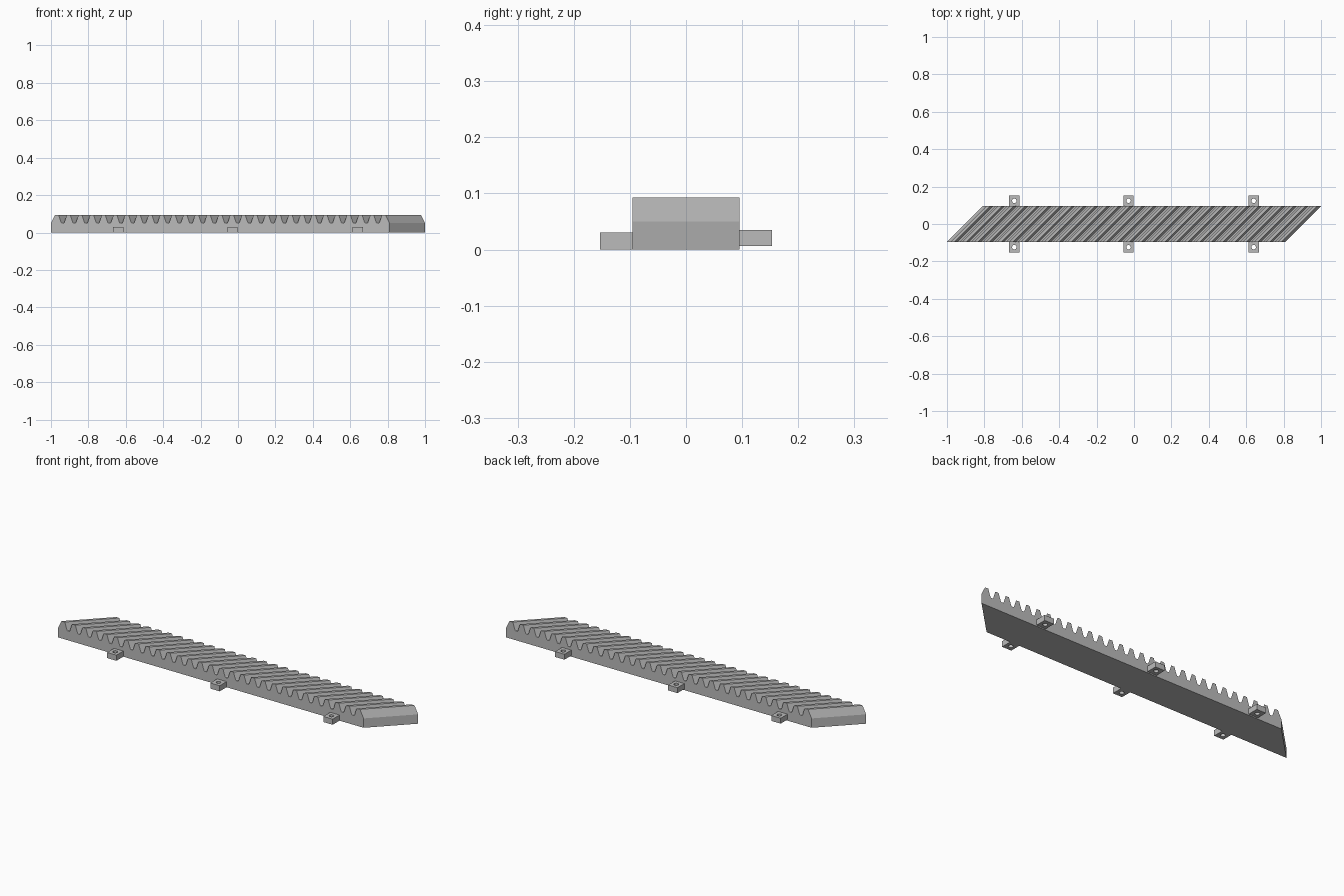
import bpy, bmesh, math

cube = bpy.data.objects.get("Cube")
if cube:
    bpy.data.objects.remove(cube, do_unlink=True)

# Single grey material
grey = bpy.data.materials.new("machined_grey")
grey.use_nodes = True
grey.diffuse_color = (0.5, 0.5, 0.5, 1)
grey.node_tree.nodes["Principled BSDF"].inputs["Base Color"].default_value = (0.5, 0.5, 0.5, 1)


def finish(name, bm):
    bmesh.ops.recalc_face_normals(bm, faces=bm.faces)
    mesh = bpy.data.meshes.new(name)
    bm.to_mesh(mesh)
    bm.free()
    mesh.materials.append(grey)
    obj = bpy.data.objects.new(name, mesh)
    bpy.context.collection.objects.link(obj)
    return obj


HALF_Y, LENGTH, TEETH = 0.095, 1.81, 29
ROOT_Z, TOP_Z, FLANK = 0.05, 0.0925, 0.0215
PITCH = LENGTH / TEETH

# Rack profile: tooth flanks with small eased roots, plain sloped ends
half_tooth = [(0.006, ROOT_Z), (0.0095, 0.056), (FLANK, TOP_Z)]
profile = [(0, 0), (0, ROOT_Z)]
for i in range(TEETH):
    x = i * PITCH
    left = half_tooth[2:] if i == 0 else half_tooth
    right = half_tooth[2:] if i == TEETH - 1 else half_tooth
    profile += [(x + dx, z) for dx, z in left]
    profile += [(x + PITCH - dx, z) for dx, z in reversed(right)]
profile += [(LENGTH, ROOT_Z), (LENGTH, 0)]

# Sweep the profile from front to back along the slanted tooth direction
bm = bmesh.new()
front = [bm.verts.new((x - 1, -HALF_Y, z)) for x, z in profile]
face = bm.faces.new(front)
swept = bmesh.ops.extrude_face_region(bm, geom=[face], use_keep_orig=True)
back = [g for g in swept["geom"] if isinstance(g, bmesh.types.BMVert)]
bmesh.ops.translate(bm, verts=back, vec=(2 - LENGTH, 2 * HALF_Y, 0))
finish("helical_rack_body", bm)


# Mounting lug: square plate with a round through hole
def lug(name, cx, cy, z0, z1, segments=16, radius=0.012):
    bm = bmesh.new()
    loops = []
    for z in (z0, z1):
        inner, outer = [], []
        for k in range(segments):
            a = 2 * math.pi * k / segments
            c, s = math.cos(a), math.sin(a)
            m = max(abs(c), abs(s))
            inner.append(bm.verts.new((cx + radius * c, cy + radius * s, z)))
            outer.append(bm.verts.new((cx + 0.0275 * c / m, cy + 0.029 * s / m, z)))
        loops.append((inner, outer))
    (in0, out0), (in1, out1) = loops
    for a, b in ((in0, out0), (out0, out1), (out1, in1), (in1, in0)):
        for k in range(segments):
            n = (k + 1) % segments
            bm.faces.new((a[k], a[n], b[n], b[k]))
    # Merge the flat strips of the outer walls
    bmesh.ops.dissolve_limit(bm, angle_limit=0.01, verts=bm.verts, edges=bm.edges)
    finish(name, bm)


# Three lugs on each long side; the back row sits slightly higher
for place, x in (("right", -0.64), ("middle", -0.029), ("left", 0.64)):
    lug("front_lug_" + place, x, -HALF_Y - 0.029, 0, 0.03)
    lug("back_lug_" + place, x, HALF_Y + 0.029, 0.006, 0.035)
